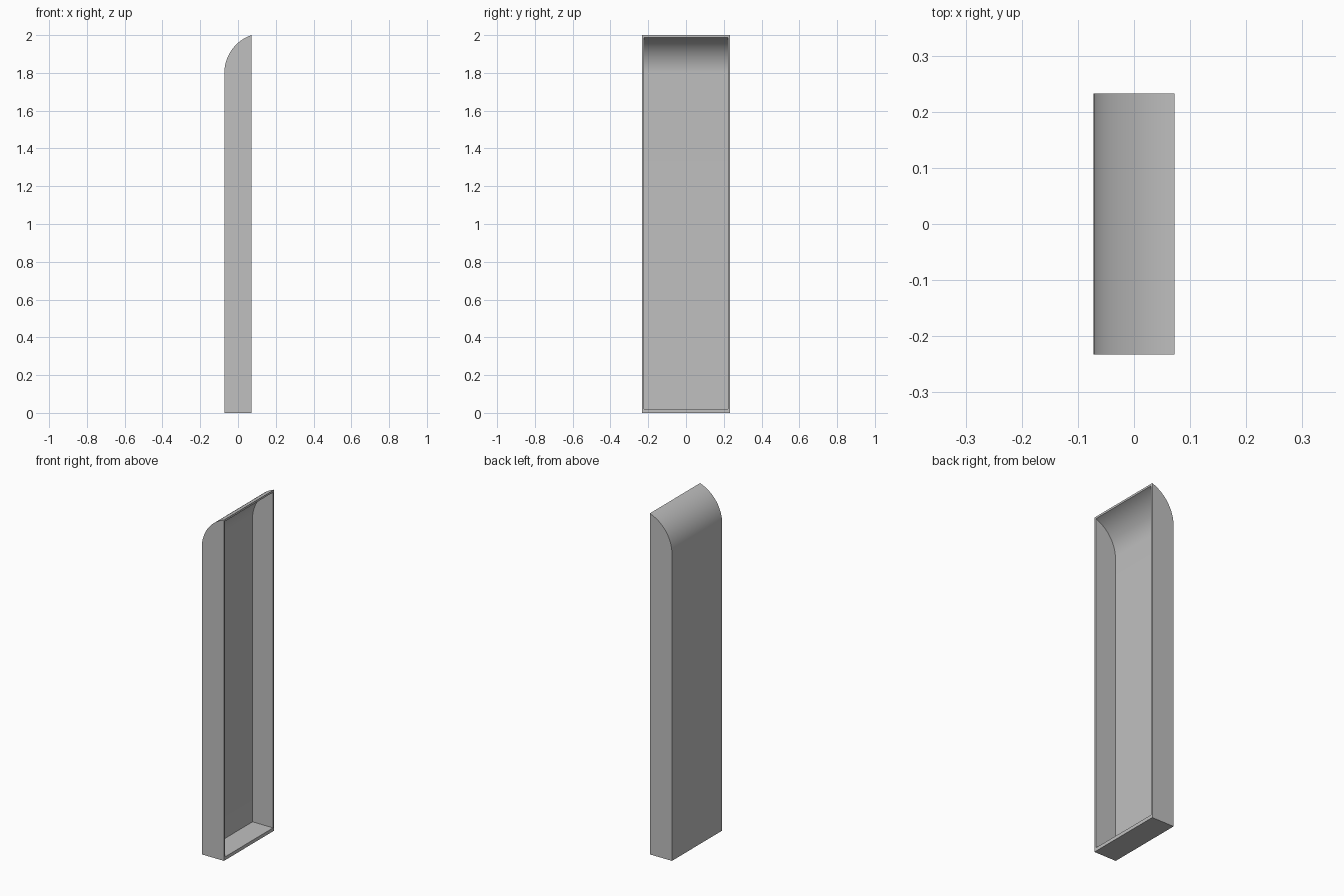
import bpy, bmesh, math

cube = bpy.data.objects.get("Cube")
if cube:
    bpy.data.objects.remove(cube, do_unlink=True)

HALF_X, HALF_Y = 0.072, 0.233
WALL, FLOOR = 0.011, 0.02
RADIUS, ARC_Z = 0.211, 1.8
SEGMENTS = 24

grey = bpy.data.materials.new("light_grey")
grey.use_nodes = True
colour = (0.527, 0.527, 0.527, 1)
grey.diffuse_color = colour
grey.node_tree.nodes["Principled BSDF"].inputs["Base Color"].default_value = colour


def profile(inset, floor):
    """Side outline from the open edge, along the floor, up the back and over the hood."""
    radius = RADIUS - inset
    centre = RADIUS - HALF_X
    end = math.acos((centre - HALF_X) / radius)
    points = [(HALF_X, floor), (-HALF_X + inset, floor)]
    for i in range(SEGMENTS + 1):
        a = end * i / SEGMENTS
        points.append((centre - radius * math.cos(a), ARC_Z + radius * math.sin(a)))
    return points


def skin(bm, points, half_y):
    """Strip across the width plus a flat cheek at each end; returns both edge loops."""
    near, far = [[bm.verts.new((x, y, z)) for x, z in points] for y in (-half_y, half_y)]
    for i in range(len(points) - 1):
        bm.faces.new((near[i], near[i + 1], far[i + 1], far[i]))
    bm.faces.new(near)
    bm.faces.new(far)
    return near, far


# Hollow casing: outer skin, inner skin and the rim joining them
bm = bmesh.new()
outer = skin(bm, profile(0, 0), HALF_Y)
inner = skin(bm, profile(WALL, FLOOR), HALF_Y - WALL)
corners = [(s, e) for s, e in ((0, 0), (1, 0), (1, -1), (0, -1))]
for k in range(4):
    (s, e), (t, f) = corners[k], corners[(k + 1) % 4]
    bm.faces.new((outer[s][e], outer[t][f], inner[t][f], inner[s][e]))
bmesh.ops.recalc_face_normals(bm, faces=bm.faces)

mesh = bpy.data.meshes.new("hooded_casing")
bm.to_mesh(mesh)
bm.free()
mesh.materials.append(grey)
casing = bpy.data.objects.new("hooded_casing", mesh)
bpy.context.collection.objects.link(casing)

# Smooth hood with crisp edges
bpy.ops.object.select_all(action="DESELECT")
casing.select_set(True)
bpy.context.view_layer.objects.active = casing
bpy.ops.object.shade_smooth_by_angle(angle=math.radians(15))
